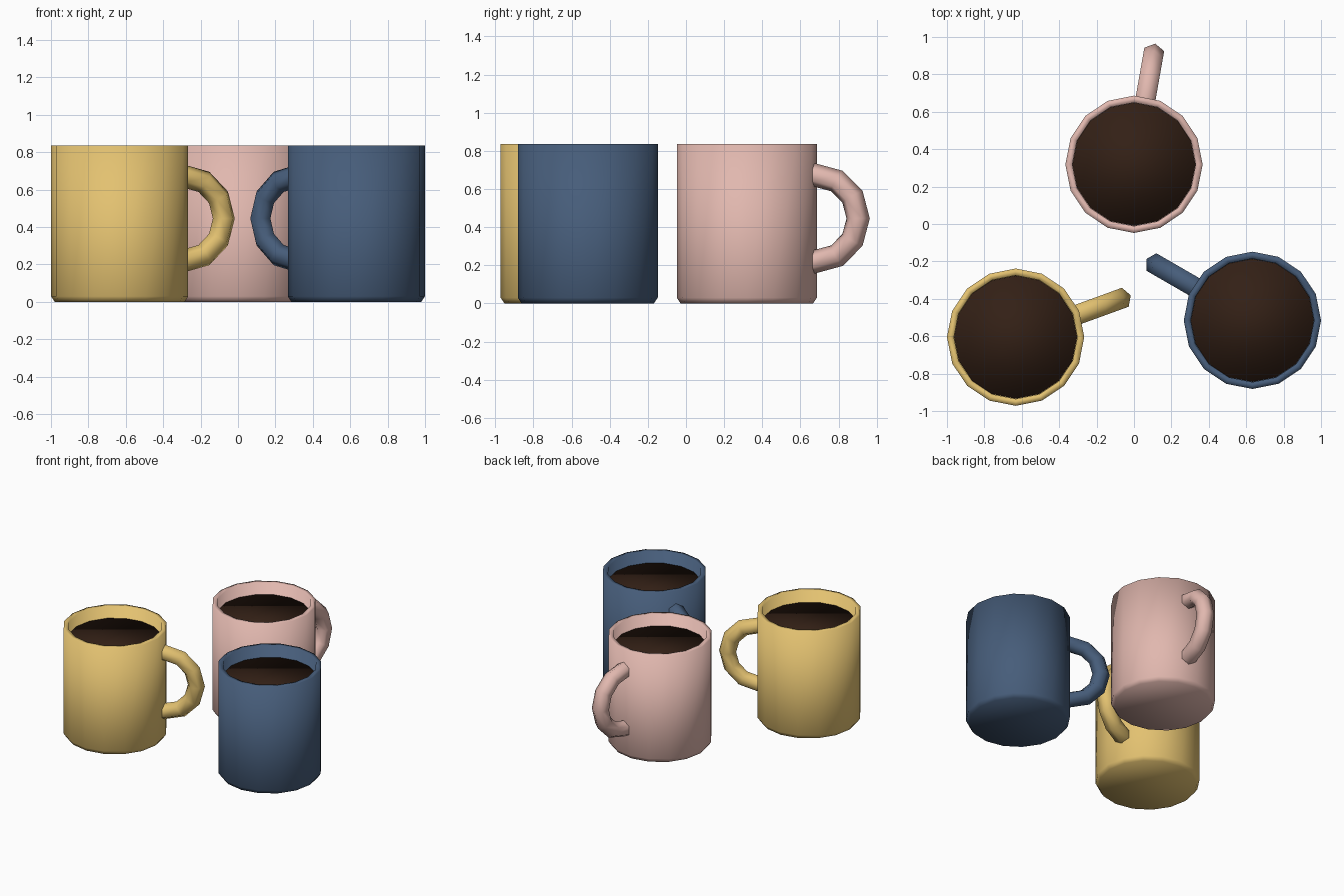
import bpy, bmesh
from math import sin, cos, pi, radians

if "Cube" in bpy.data.objects:
    bpy.data.objects.remove(bpy.data.objects["Cube"])

SIDES = 16


def material(name, rgb):
    # sRGB values converted to linear
    m = bpy.data.materials.new(name)
    m.diffuse_color = [(c / 255) ** 2.2 for c in rgb] + [1]
    m.use_nodes = True
    m.node_tree.nodes["Principled BSDF"].inputs["Base Color"].default_value = m.diffuse_color
    return m


def skin(name, rings, mat, location, turn=0):
    """Smooth closed skin over a list of vertex rings, capped at both ends."""
    bm = bmesh.new()
    loops = [[bm.verts.new(p) for p in ring] for ring in rings]
    for a, b in zip(loops, loops[1:]):
        n = len(a)
        for i in range(n):
            j = (i + 1) % n
            bm.faces.new((a[i], a[j], b[j], b[i]))
    bm.faces.new(loops[0][::-1])
    bm.faces.new(loops[-1])
    bmesh.ops.recalc_face_normals(bm, faces=bm.faces)
    for f in bm.faces:
        f.smooth = True
    me = bpy.data.meshes.new(name)
    bm.to_mesh(me)
    bm.free()
    me.materials.append(mat)
    ob = bpy.data.objects.new(name, me)
    ob.location = location
    ob.rotation_euler.z = turn
    bpy.context.collection.objects.link(ob)
    return ob


def circle(r, z):
    return [(r * cos(2 * pi * i / SIDES), r * sin(2 * pi * i / SIDES), z)
            for i in range(SIDES)]


def handle_rings(cx=0.367, cz=0.446, major=0.226, minor=0.062):
    rings = []
    # half ring in 30 degree steps, with a short stub into the wall at each end
    stations = [(90, -0.03)] + [(a, 0) for a in range(90, -91, -30)] + [(-90, -0.03)]
    for deg, push in stations:
        a = radians(deg)
        ring = []
        for k in range(6):
            t = k * pi / 3
            r = major + minor * cos(t)
            ring.append((cx + push + r * cos(a), minor * sin(t), cz + r * sin(a)))
        rings.append(ring)
    return rings


# outside from the base up, over the rim, and down to the inner floor
MUG = [(0.347, 0), (0.367, 0.03), (0.367, 0.835), (0.33, 0.835), (0.33, 0.05)]

coffee = material("coffee", (54, 37, 28))
mugs = [
    ("yellow", (226, 192, 112), (-0.633, -0.605, 0), 20),
    ("blue", (72, 93, 121), (0.633, -0.515, 0), 150),
    ("pink", (224, 182, 173), (0, 0.319, 0), 80),
]
for name, rgb, loc, deg in mugs:
    mat = material(name, rgb)
    skin(name + "_mug_body", [circle(r, z) for r, z in MUG], mat, loc)
    skin(name + "_mug_handle", handle_rings(), mat, loc, radians(deg))
    skin(name + "_mug_coffee", [circle(0.329, 0.06), circle(0.329, 0.745)], coffee, loc)
